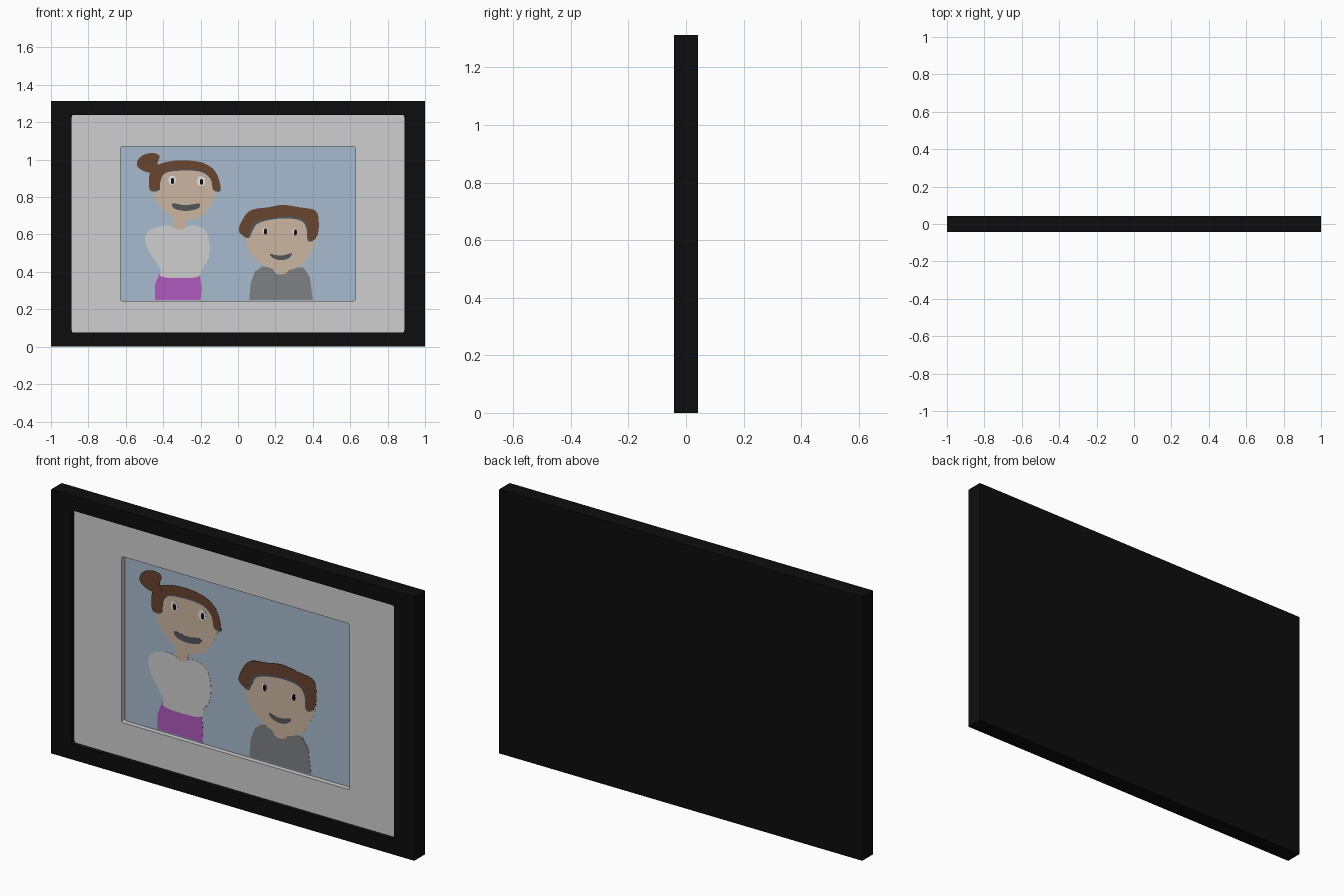
import bpy, math
from mathutils import Vector, Matrix

if "Cube" in bpy.data.objects:
    bpy.data.objects.remove(bpy.data.objects["Cube"])


def material(name, rgb):
    m = bpy.data.materials.new(name)
    m.diffuse_color = (*rgb, 1)
    m.use_nodes = True
    m.node_tree.nodes["Principled BSDF"].inputs["Base Color"].default_value = m.diffuse_color
    return m


BLACK = material("frame black", (0.004, 0.004, 0.004))
MAT = material("light grey", (0.62, 0.62, 0.62))
BLUE = material("sky blue", (0.39, 0.50, 0.62))
BROWN = material("hair brown", (0.14, 0.058, 0.028))
SKIN = material("skin", (0.60, 0.47, 0.36))
DARK = material("dark grey", (0.085, 0.09, 0.095))
GREY = material("mid grey", (0.205, 0.215, 0.22))
PURPLE = material("purple", (0.43, 0.10, 0.51))
WHITE = material("eye white", (0.9, 0.9, 0.9))


def panel(name, loops, y0, y1, mat):
    """Filled outline(s) in the xz plane, solid from y0 to y1; extra loops are holes."""
    cu = bpy.data.curves.new(name, 'CURVE')
    cu.dimensions = '2D'
    cu.fill_mode = 'BOTH'
    cu.extrude = (y1 - y0) / 2
    for pts in loops:
        sp = cu.splines.new('POLY')
        sp.points.add(len(pts) - 1)
        for p, (x, z) in zip(sp.points, pts):
            p.co = (x, z, 0, 1)
        sp.use_cyclic_u = True
        sp.use_smooth = False
    tmp = bpy.data.objects.new(name + "_outline", cu)
    bpy.context.collection.objects.link(tmp)
    dg = bpy.context.evaluated_depsgraph_get()
    me = bpy.data.meshes.new_from_object(tmp.evaluated_get(dg))
    bpy.data.objects.remove(tmp)
    me.transform(Matrix.Translation((0, (y0 + y1) / 2, 0)) @ Matrix.Rotation(math.pi / 2, 4, 'X'))
    me.materials.clear()
    me.materials.append(mat)
    me.shade_flat()
    ob = bpy.data.objects.new(name, me)
    bpy.context.collection.objects.link(ob)
    return ob


def rect(hw, z0, z1, r=0.0):
    if r == 0:
        return [(-hw, z0), (hw, z0), (hw, z1), (-hw, z1)]
    pts = []
    for k, (x, z) in enumerate([(hw - r, z1 - r), (r - hw, z1 - r), (r - hw, z0 + r), (hw - r, z0 + r)]):
        for i in range(4):
            a = math.pi / 2 * (k + i / 3)
            pts.append((x + r * math.cos(a), z + r * math.sin(a)))
    return pts


def smooth(pts, n=4):
    """Closed smooth curve through a few points."""
    v = [Vector(p) for p in pts]
    out = []
    for i in range(len(v)):
        a, b, c, d = (v[(i + k) % len(v)] for k in (-1, 0, 1, 2))
        for j in range(n):
            t = j / n
            out.append(tuple(0.5 * (2 * b + (c - a) * t + (2 * a - 5 * b + 4 * c - d) * t * t
                                    + (3 * b - a - 3 * c + d) * t ** 3)))
    return out


def oval(x, z, rx, rz):
    return [(x + rx * math.cos(a * math.pi / 6), z + rz * math.sin(a * math.pi / 6)) for a in range(12)]


PIC_Y = 0.005


def plate(name, pts, layer, mat, n=4):
    y = PIC_Y - 0.0012 * layer
    panel(name, [smooth(pts, n) if n else pts], y, y + 0.001, mat)


def shifted(pts, dz):
    return [(x, z + dz) for x, z in pts]


# Frame, backing, mount and picture ground
H = 1.313
panel("frame", [rect(1, 0, H), rect(0.889, 0.075, 1.24, 0.012)], -0.042, 0.02, BLACK)
panel("back_board", [rect(1, 0, H)], 0.02, 0.042, BLACK)
panel("mount", [rect(0.889, 0.075, 1.24, 0.012), rect(0.627, 0.245, 1.071, 0.008)], -0.019, 0.02, MAT)
panel("picture_ground", [rect(0.627, 0.245, 1.071, 0.008)], PIC_Y, 0.02, BLUE)

# Tall figure
plate("tall_trousers", [(-.445, .25), (-.2, .25), (-.195, .31), (-.205, .39), (-.42, .39), (-.445, .33)], 1, PURPLE, 0)
plate("tall_neck", [(-.35, .73), (-.27, .72), (-.28, .65), (-.265, .62), (-.31, .605), (-.37, .625), (-.345, .66)], 1, SKIN)
plate("tall_top", [(-.497, .59), (-.46, .63), (-.375, .648), (-.31, .625), (-.245, .65), (-.175, .622),
                   (-.152, .545), (-.16, .465), (-.19, .42), (-.21, .375), (-.31, .366), (-.41, .375),
                   (-.415, .415), (-.465, .49), (-.49, .54)], 2, MAT)
plate("tall_face", [(-.455, .85), (-.43, .765), (-.355, .698), (-.27, .675), (-.195, .70), (-.138, .77),
                    (-.108, .85), (-.135, .94), (-.26, .975), (-.41, .95)], 3, SKIN)
tall_hair = [(-.472, .845), (-.47, .935), (-.43, .972), (-.35, .993), (-.26, .995), (-.18, .98), (-.12, .935),
             (-.092, .845), (-.132, .845), (-.145, .9), (-.19, .94), (-.28, .95), (-.385, .938), (-.415, .89),
             (-.42, .845)]
plate("tall_hair_shade", shifted(tall_hair, -.008), 4, DARK)
plate("tall_hair", tall_hair, 5, BROWN)
plate("tall_hair_bun", [(-.54, .985), (-.515, 1.02), (-.46, 1.036), (-.42, 1.02), (-.43, .98), (-.42, .94),
                        (-.48, .932), (-.53, .955)], 6, BROWN)
plate("tall_mouth", [(-.352, .765), (-.32, .763), (-.28, .756), (-.208, .765), (-.215, .738), (-.28, .726),
                     (-.34, .738)], 4, DARK)

# Short figure
plate("short_neck", [(.19, .45), (.27, .45), (.265, .40), (.225, .385), (.195, .40)], 2, SKIN)
plate("short_top", [(.06, .25), (.068, .34), (.09, .40), (.13, .428), (.19, .425), (.225, .395), (.27, .425),
                    (.35, .424), (.385, .37), (.4, .25)], 1, GREY, 0)
plate("short_face", [(.04, .58), (.075, .485), (.145, .432), (.23, .408), (.32, .425), (.38, .485), (.425, .585),
                     (.40, .67), (.23, .71), (.07, .67)], 3, SKIN)
short_hair = [(.004, .62), (.03, .69), (.075, .732), (.16, .745), (.24, .758), (.33, .745), (.415, .727),
              (.432, .66), (.422, .59), (.38, .575), (.37, .65), (.33, .688), (.225, .695), (.10, .672),
              (.068, .635), (.045, .59)]
plate("short_hair_shade", [(x + (.012 if x < .2 else -.006), z - .01) for x, z in short_hair], 4, DARK)
plate("short_hair", short_hair, 5, BROWN)
plate("short_mouth", [(.17, .497), (.20, .49), (.24, .488), (.288, .5), (.27, .472), (.225, .463), (.185, .475)], 4, DARK)

# Eyes of both figures
for name, x, z, r in [("tall_eye_left", -.352, .89, .02), ("tall_eye_right", -.197, .885, .022),
                      ("short_eye_left", .145, .62, .014), ("short_eye_right", .305, .615, .014)]:
    plate(name + "_white", oval(x, z, r, r * 1.25), 4, WHITE, 0)
    plate(name + "_pupil", oval(x + .002, z - .004, .009, .017), 5, BLACK, 0)
